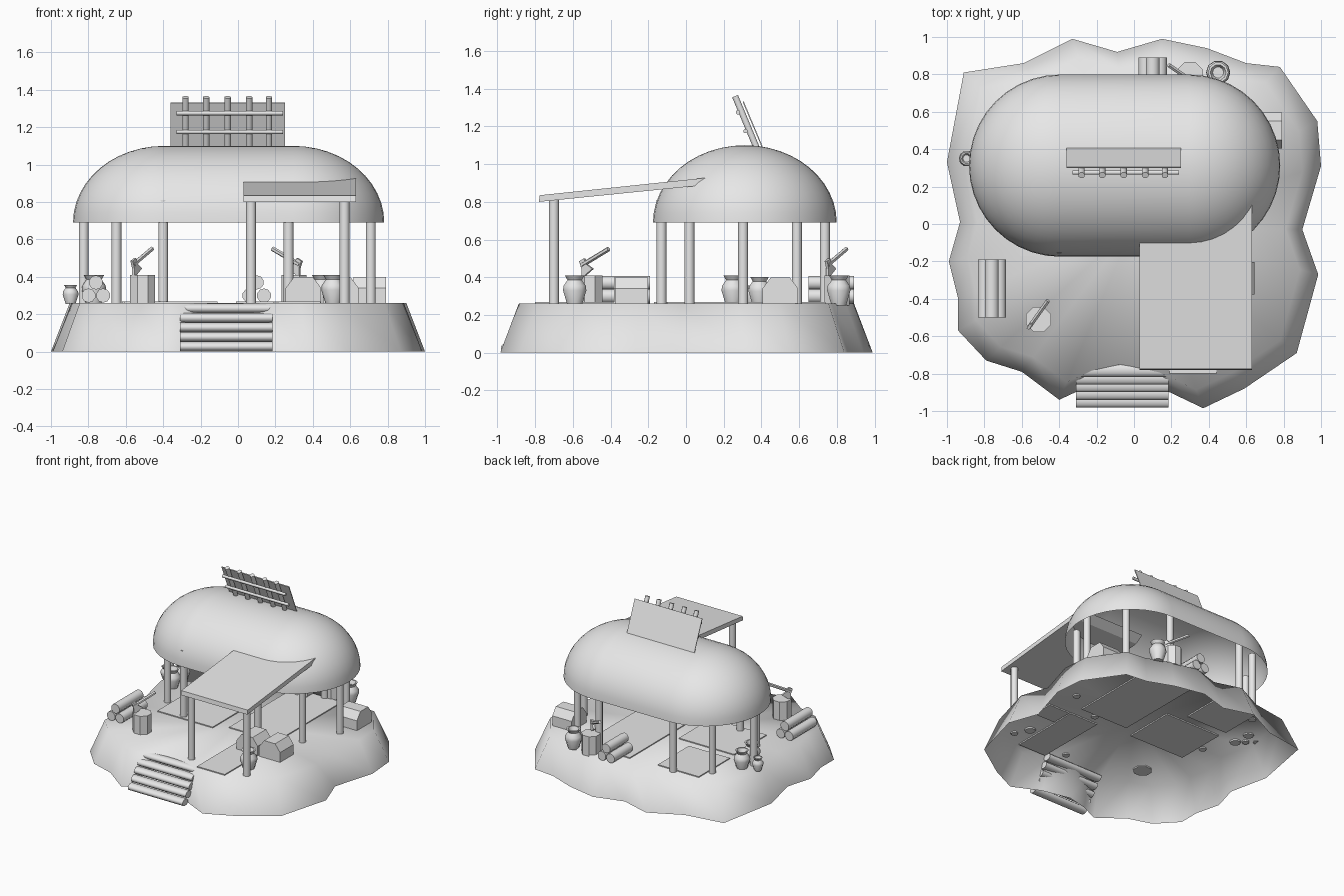
import bpy, bmesh
from math import sin, cos, pi, radians, atan2
from mathutils import Vector, Matrix

default = bpy.data.objects.get("Cube")
if default:
    bpy.data.objects.remove(default)

grey = bpy.data.materials.new("plain_grey")
grey.use_nodes = True
grey.diffuse_color = (0.8, 0.8, 0.8, 1)
grey.node_tree.nodes["Principled BSDF"].inputs["Base Color"].default_value = (0.8, 0.8, 0.8, 1)

GROUND = 0.26
SUNK = 0.25


def finish(name, bm, smooth=None):
    bmesh.ops.recalc_face_normals(bm, faces=bm.faces)
    mesh = bpy.data.meshes.new(name)
    bm.to_mesh(mesh)
    bm.free()
    mesh.materials.append(grey)
    ob = bpy.data.objects.new(name, mesh)
    bpy.context.collection.objects.link(ob)
    if smooth:
        bpy.ops.object.select_all(action='DESELECT')
        ob.select_set(True)
        bpy.context.view_layer.objects.active = ob
        bpy.ops.object.shade_smooth_by_angle(angle=radians(smooth))
    return ob


def loft(name, rings, caps=(True, True), smooth=None):
    """Join closed rings of points one after another."""
    bm = bmesh.new()
    loops = [[bm.verts.new(p) for p in ring] for ring in rings]
    n = len(loops[0])
    for a, b in zip(loops, loops[1:]):
        for i in range(n):
            j = (i + 1) % n
            bm.faces.new((a[i], a[j], b[j], b[i]))
    for wanted, loop in zip(caps, (loops[0], loops[-1])):
        if wanted:
            bm.faces.new(loop)
    bmesh.ops.remove_doubles(bm, verts=bm.verts, dist=0.0001)
    return finish(name, bm, smooth)


def rod(name, start, end, radius, sides=12, smooth=50):
    start, end = Vector(start), Vector(end)
    turn = (end - start).to_track_quat('Z', 'Y')
    ring = [turn @ Vector((radius * cos(2 * pi * (i + .5) / sides),
                           radius * sin(2 * pi * (i + .5) / sides), 0)) for i in range(sides)]
    return loft(name, [[p + start for p in ring], [p + end for p in ring]], smooth=smooth)


def extrude(name, outline, depth, place, angle=0):
    """Outline in local XZ, thickened along local Y, turned about Z."""
    m = Matrix.Translation(place) @ Matrix.Rotation(angle, 4, 'Z')
    return loft(name, [[m @ Vector((u, s * depth / 2, v)) for u, v in outline] for s in (-1, 1)])


# Rocky island, open underneath
shore = [(-.33, .99), (-.09, .92), (.15, .99), (.39, .94), (.6, .86), (.78, .84),
         (.98, .55), (1, .31), (.9, -.03), (.985, -.27), (.87, -.69), (.59, -.88),
         (.37, -.985), (.15, -.88), (-.08, -.83), (-.25, -.87), (-.4, -.94), (-.6, -.79),
         (-.79, -.73), (-.94, -.57), (-.94, -.4), (-.99, -.2), (-.93, .01), (-1, .33),
         (-.91, .81), (-.59, .86)]
levels = [(1, 0), (.9, GROUND), (0, GROUND)]
loft("island", [[(x * s, y * s, z) for x, y in shore] for s, z in levels],
     caps=(False, False), smooth=180)

# Long domed roof: stadium rings shrinking upwards
RADIUS, RISE, EAVES, HALF = .487, .41, .69, .345


def stadium(r, z, steps=20):
    pts = []
    for side in (1, -1):
        for i in range(steps + 1):
            a = pi * i / steps - pi / 2
            pts.append((-.05 + side * (HALF + r * cos(a)), .312 + side * r * sin(a), z))
    return pts


loft("domed_roof", [stadium(RADIUS * cos(t * pi / 24), EAVES + RISE * sin(t * pi / 24))
                    for t in range(13)], caps=(False, False), smooth=60)

# Roof posts, mirrored front to back around the dome
for x, offset in ((-.825, 0), (-.65, .285), (-.4, .433), (.27, .433), (.57, .285), (.71, 0)):
    for side in ((1, -1) if offset else (1,)):
        y = .303 + side * offset
        rod("roof_post", (x, y, SUNK), (x, y, .81), .027)

# Sloping awning and its two front posts
extrude("awning", [(-.78, .8), (-.775, .835), (.13, .93), (.06, .885)], .6, (.33, 0, 0), pi / 2)
for x in (.07, .57):
    rod("awning_post", (x, -.7, SUNK), (x, -.7, .82), .027)

# Sign board on the roof with its lattice
extrude("roof_board", [(.41, 1.07), (.3, 1.33), (.306, 1.333), (.416, 1.07)], .61, (-.055, 0, 0), pi / 2)
for x in (-.28, -.17, -.055, .06, .165):
    rod("lattice_upright", (x, .385, 1.06), (x, .26, 1.36), .018, 8)
for y, z in ((.275, 1.275), (.315, 1.175)):
    rod("lattice_bar", (-.33, y, z), (.24, y, z), .012, 8)

# Rounded steps climbing the front
for i in range(5):
    step = rod("front_step", (-.31, 0, 0), (.185, 0, 0), .027, 10)
    step.scale.y = 1.4
    step.location = (0, -.945 + i * .041, .027 + i * .051)

# Thin floor mats
for x0, x1, y0, y1 in ((-.61, -.11, -.17, .25), (.19, .44, -.8, -.2),
                       (-.01, .42, -.1, .74), (-.62, -.25, .32, .72)):
    extrude("floor_mat", [(x0, SUNK), (x1, SUNK), (x1, .268), (x0, .268)],
            y1 - y0, (0, (y0 + y1) / 2, 0))

# Log piles
for x, y0, y1 in ((-.76, -.5, -.19), (.1, .65, .89)):
    for dx, z in ((-.039, .3), (.039, .3), (0, .37)):
        rod("log", (x + dx, y0, z), (x + dx, y1, z), .038, 10)

# Chopping stumps, each with an axe leaning out of it
axe_head = [(-.015, .02), (.015, .035), (.03, .005), (.07, -.02), (0, -.07), (0, -.02)]
for x, y, low, high in ((-.51, -.51, (-.56, -.55, .465), (-.46, -.41, .55)),
                        (.3, .8, (.33, .75, .465), (.185, .85, .55))):
    rod("stump", (x, y, SUNK), (x, y, .41), .072, 8, smooth=None)
    rod("axe_handle", low, high, .013, 6)
    extrude("axe_head", axe_head, .016, low, atan2(high[1] - low[1], high[0] - low[0]))

# Chests with bevelled lids
chest = [(-.095, SUNK), (-.095, .34), (-.05, .4), (.05, .4), (.095, .34), (.095, SUNK)]
for x, y, angle in ((.35, -.295, 0), (.55, -.29, 0), (.705, .5, pi / 2)):
    extrude("chest", chest, .175, (x, y, 0), angle)

# Clay pots
pot = [(.04, -.01), (.065, .07), (.062, .095), (.04, .125), (.055, .15), (.042, .15), (.03, .12)]
for x, y, size in ((-.77, .25, 1), (-.78, .39, .95), (-.895, .35, .65), (.45, .81, 1), (.51, -.59, 1)):
    loft("clay_pot", [[(x + r * size * cos(k * pi / 5), y + r * size * sin(k * pi / 5),
                        GROUND + h * size) for k in range(10)] for r, h in pot], smooth=45)
